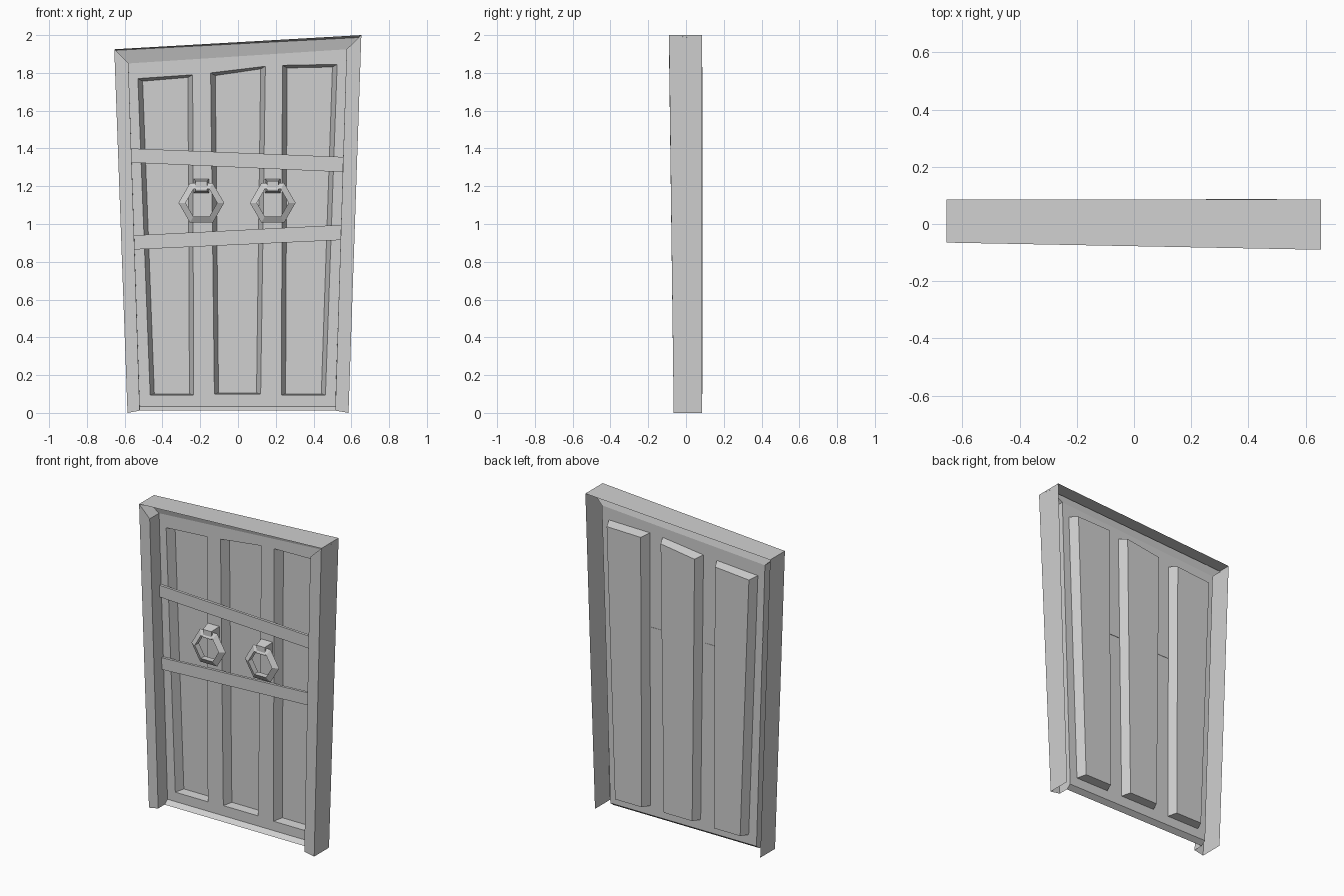
import bpy, bmesh, math

cube = bpy.data.objects.get("Cube")
if cube:
    bpy.data.objects.remove(cube, do_unlink=True)

grey = bpy.data.materials.new("plain_grey")
grey.use_nodes = True
grey.diffuse_color = (0.63, 0.63, 0.63, 1)
grey.node_tree.nodes["Principled BSDF"].inputs["Base Color"].default_value = (0.63, 0.63, 0.63, 1)

SLAB_Y, BACK_Y = 0.03, 0.085


def make(name, faces, closed=False):
    """Flat-shaded object from a list of point loops."""
    bm = bmesh.new()
    for loop in faces:
        bm.faces.new([bm.verts.new(p) for p in loop])
    bmesh.ops.remove_doubles(bm, verts=bm.verts, dist=0.0005)
    if closed:
        bmesh.ops.recalc_face_normals(bm, faces=bm.faces)
    mesh = bpy.data.meshes.new(name)
    bm.to_mesh(mesh)
    bm.free()
    mesh.materials.append(grey)
    obj = bpy.data.objects.new(name, mesh)
    bpy.context.collection.objects.link(obj)


def at(points, y):
    return [(x, y, z) for x, z in points]


def walls(front, back, sides=range(4)):
    """Quads joining two matching four-point loops."""
    return [[front[i], back[i], back[(i + 1) % 4], front[(i + 1) % 4]] for i in sides]


def block(name, front, back):
    make(name, [front, back[::-1]] + walls(front, back), closed=True)


# Frame: corners run bottom left, bottom right, top right, top left
outer = [(-0.585, 0), (0.585, 0), (0.653, 2.0), (-0.655, 1.925)]
inner = [(-0.52, 0.012), (0.515, 0.012), (0.575, 1.925), (-0.58, 1.85)]
slab = [(-0.52, 0.035), (0.515, 0.035), inner[2], inner[3]]
front_y = [-0.065, -0.065, -0.09, -0.065]
o_front = [(x, y, z) for (x, z), y in zip(outer, front_y)]
i_front = [(x, y, z) for (x, z), y in zip(inner, front_y)]
s_edge = at(slab, SLAB_Y)
sill = at(inner[:2], 0.0)

make("frame_outside", walls(o_front, at(outer, BACK_Y), (1, 2, 3)))
make("frame_sides", [
    [o_front[1], o_front[2], i_front[2], i_front[1]],
    [o_front[3], o_front[0], i_front[0], i_front[3]],
    [i_front[1], i_front[2], s_edge[2], s_edge[1], sill[1]],
    [i_front[3], i_front[0], sill[0], s_edge[0], s_edge[3]],
])
# Recessed head: thin underside, near-upright face, mitred ends
head = [(0.653, 0.012, 1.988), (-0.655, 0.012, 1.919)]
make("frame_head", [
    [o_front[2], o_front[3], head[1], head[0]],
    [head[0], head[1], s_edge[3], s_edge[2]],
    [o_front[2], head[0], s_edge[2], i_front[2]],
    [o_front[3], i_front[3], s_edge[3], head[1]],
])
make("threshold", [[sill[0], sill[1], s_edge[1], s_edge[0]]])

# Door sheet with three sunken panels pressed out at the back
panels = [
    [(-0.465, 0.095), (-0.235, 0.095), (-0.24, 1.79), (-0.53, 1.77)],
    [(-0.125, 0.1), (0.12, 0.1), (0.145, 1.835), (-0.145, 1.80)],
    [(0.23, 0.095), (0.463, 0.095), (0.525, 1.845), (0.235, 1.84)],
]
inset = [(0.022, 0.006), (-0.022, 0.006), (-0.025, -0.014), (0.025, -0.014)]
top_rail, bottom_rail = [slab[3]], [slab[0], slab[1]]
for p in panels:
    top_rail += [p[3], p[2]]
for p in reversed(panels):
    bottom_rail += [p[1], p[0]]
top_rail.append(slab[2])
left_edges = [(slab[0], slab[3])] + [(p[1], p[2]) for p in panels]
right_edges = [(p[0], p[3]) for p in panels] + [(slab[1], slab[2])]
stiles = [[a[0], b[0], b[1], a[1]] for a, b in zip(left_edges, right_edges)]
make("door_sheet", [at(f, SLAB_Y) for f in [top_rail, bottom_rail] + stiles])

for name, p in zip(("left_panel", "middle_panel", "right_panel"), panels):
    rim = at(p, SLAB_Y)
    floor_y = BACK_Y + (0.003 if name == "right_panel" else 0)
    floor = at([(x + dx, z + dz) for (x, z), (dx, dz) in zip(p, inset)], floor_y)
    make(name, [floor] + walls(rim, floor))

# Cross bars
bars = {
    "upper_bar": [(-0.563, 1.325), (0.553, 1.275), (0.556, 1.355), (-0.566, 1.40)],
    "lower_bar": [(-0.547, 0.865), (0.542, 0.915), (0.545, 0.995), (-0.55, 0.94)],
}
for name, pts in bars.items():
    block(name, at(pts, 0.012), at(pts, SLAB_Y - 0.001))

# Knockers: tapered post holding a six-sided ring
for side, cx in (("right", -0.194), ("left", 0.184)):
    def rect(w, z0, z1):
        return [(cx - w, z0), (cx + w, z0), (cx + w, z1), (cx - w, z1)]
    block(side + "_knocker_post", at(rect(0.03, 1.175, 1.227), -0.035),
          at(rect(0.041, 1.165, 1.24), SLAB_Y + 0.003))

    section = [(0.121, 0), (0.084, -0.02), (0.084, 0.02)]
    rings = []
    for k in range(6):
        a = math.radians(60 * k)
        rings.append([(cx + r * math.cos(a), -0.02 + y, 1.112 + r * math.sin(a))
                      for r, y in section])
    make(side + "_knocker_ring", [
        [rings[k][j], rings[(k + 1) % 6][j],
         rings[(k + 1) % 6][(j + 1) % 3], rings[k][(j + 1) % 3]]
        for k in range(6) for j in range(3)], closed=True)
